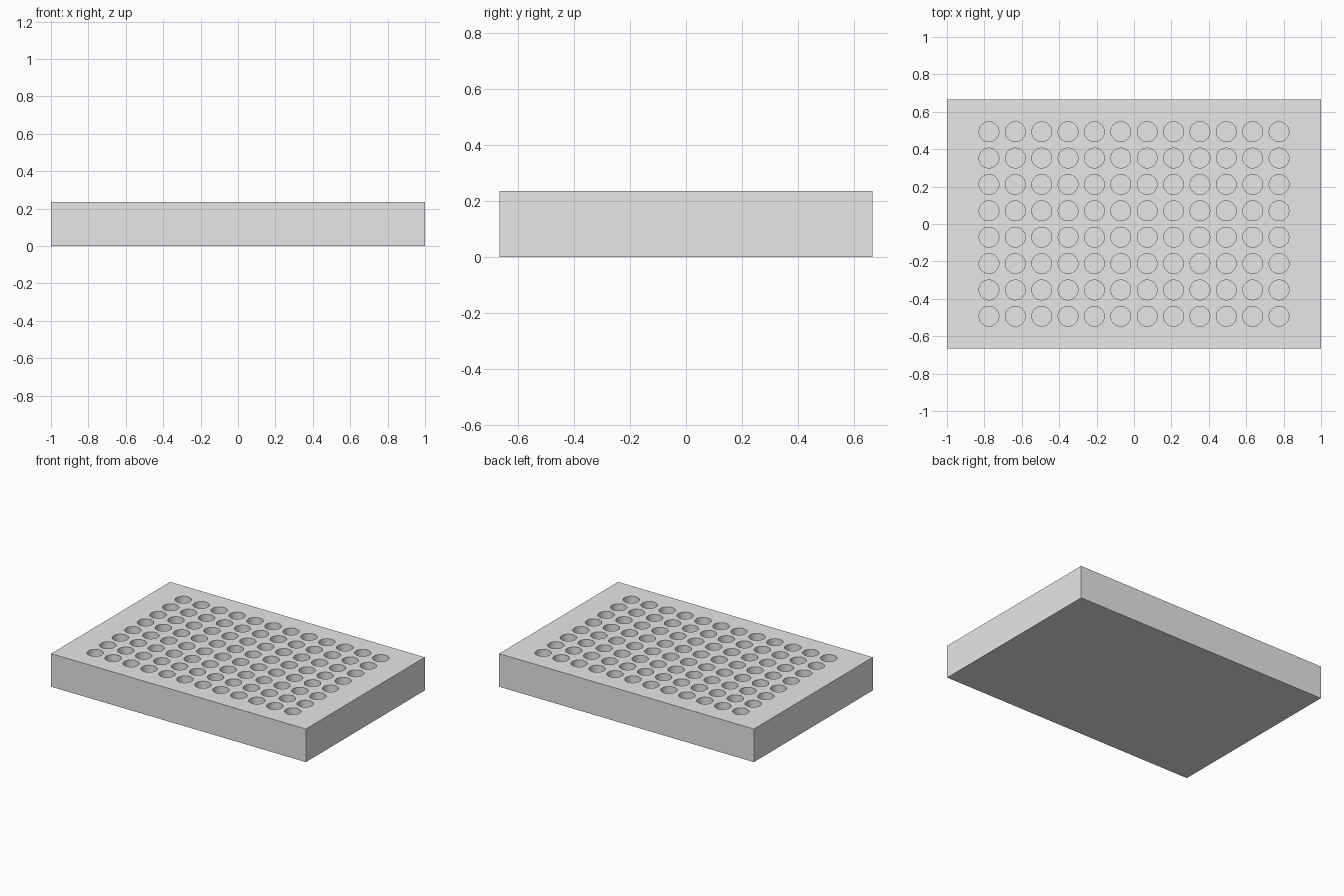
import bpy
import bmesh
from mathutils import Matrix

cube = bpy.data.objects.get("Cube")
if cube:
    bpy.data.objects.remove(cube, do_unlink=True)

WIDTH, DEPTH, HEIGHT = 2.0, 1.333, 0.235
COLUMNS, ROWS, PITCH = 12, 8, 0.141
WELL_RADIUS, WELL_DEPTH = 0.053, 0.17

grey = bpy.data.materials.new("light grey")
grey.use_nodes = True
grey.diffuse_color = (0.8, 0.8, 0.8, 1)
grey.node_tree.nodes["Principled BSDF"].inputs["Base Color"].default_value = grey.diffuse_color


def make_object(name, bm):
    mesh = bpy.data.meshes.new(name)
    bm.to_mesh(mesh)
    bm.free()
    mesh.materials.append(grey)
    obj = bpy.data.objects.new(name, mesh)
    bpy.context.collection.objects.link(obj)
    return obj


# Solid block
bm = bmesh.new()
bmesh.ops.create_cube(bm, size=1, matrix=Matrix.Translation((0, 0, HEIGHT / 2))
                      @ Matrix.Diagonal((WIDTH, DEPTH, HEIGHT, 1)))
plate = make_object("well_plate", bm)

# Grid of round, flat-bottomed well cutters
bm = bmesh.new()
for col in range(COLUMNS):
    for row in range(ROWS):
        x = (col - (COLUMNS - 1) / 2) * PITCH
        y = (row - (ROWS - 1) / 2) * PITCH
        bmesh.ops.create_cone(bm, cap_ends=True, segments=48, depth=2 * WELL_DEPTH,
                              radius1=WELL_RADIUS, radius2=WELL_RADIUS,
                              matrix=Matrix.Translation((x, y, HEIGHT)))
cutter = make_object("well_cutter", bm)
cutter.hide_render = True

# Cut the wells, then drop the cutter
cut = plate.modifiers.new("wells", "BOOLEAN")
cut.operation = "DIFFERENCE"
cut.solver = "EXACT"
cut.object = cutter
bpy.ops.object.select_all(action="DESELECT")
plate.select_set(True)
bpy.context.view_layer.objects.active = plate
bpy.ops.object.modifier_apply(modifier=cut.name)
bpy.data.objects.remove(cutter, do_unlink=True)

# Smooth well walls with crisp rims
bpy.ops.object.shade_smooth_by_angle(angle=0.52)
